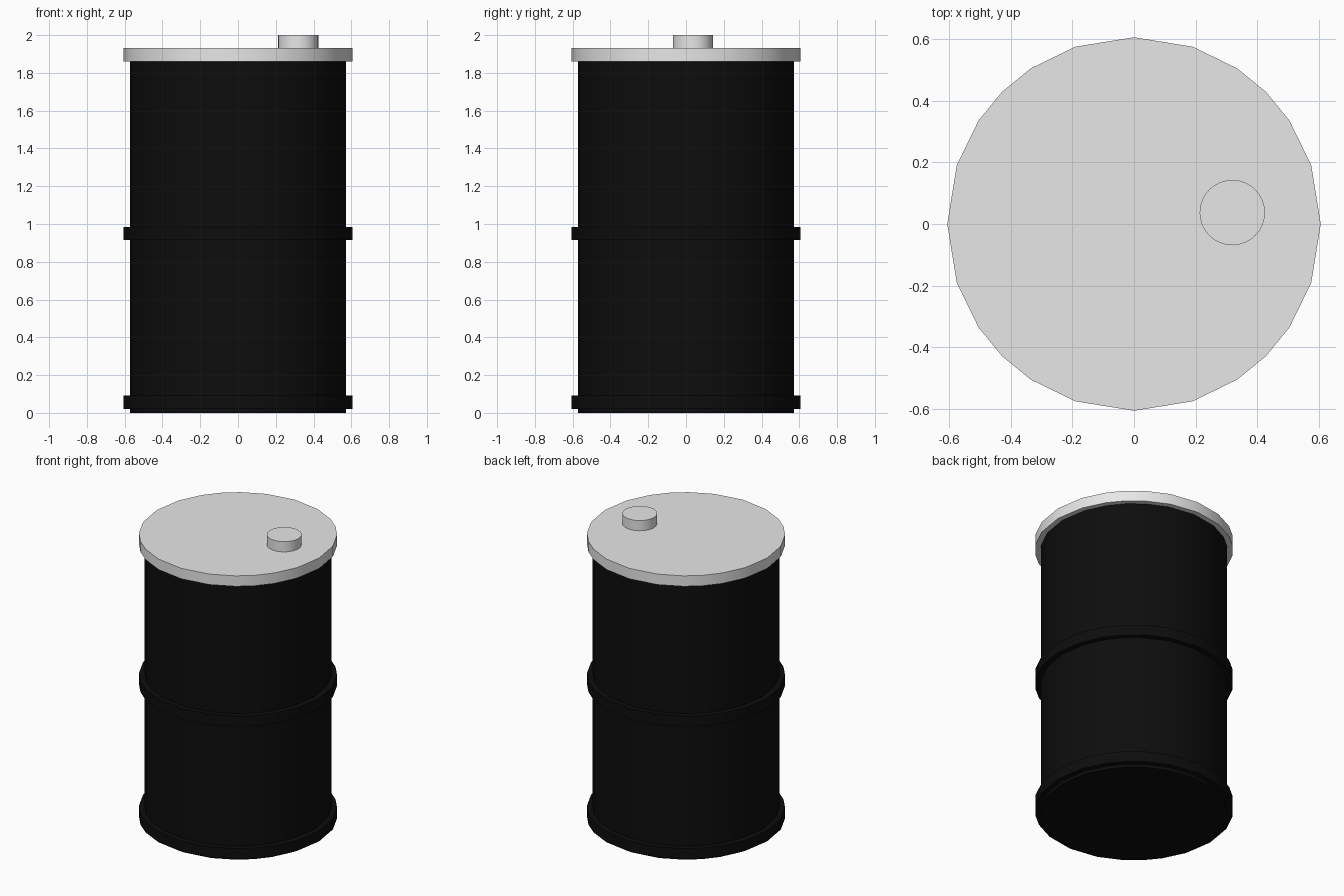
import bpy, bmesh, math

if "Cube" in bpy.data.objects:
    bpy.data.objects.remove(bpy.data.objects["Cube"])

def material(name, value):
    m = bpy.data.materials.new(name)
    m.diffuse_color = (value, value, value, 1)
    m.use_nodes = True
    m.node_tree.nodes["Principled BSDF"].inputs["Base Color"].default_value = m.diffuse_color
    return m

black = material("black_paint", 0.004)
grey = material("light_grey", 0.8)

# Drum outline: 24 sides, unevenly spaced within each quarter
quarter = [0, 18.3, 33.6, 45, 56.4, 71.7]
drum_angles = [math.radians(a + 90 * q) for q in range(4) for a in quarter]
round_angles = [math.tau * i / 32 for i in range(32)]

def lathe(name, profile, angles, mat, centre=(0, 0), closed=False):
    """Sweep (radius, z) points round the angles; open profiles get flat caps."""
    bm = bmesh.new()
    rings = [[bm.verts.new((centre[0] + r * math.cos(a), centre[1] + r * math.sin(a), z))
              for a in angles] for r, z in profile]
    n = len(angles)
    pairs = list(zip(rings, rings[1:]))
    if closed:
        pairs.append((rings[-1], rings[0]))
    else:
        bm.faces.new(rings[0][::-1])
        bm.faces.new(rings[-1])
    for low, high in pairs:
        for i in range(n):
            j = (i + 1) % n
            bm.faces.new((low[i], low[j], high[j], high[i]))
    bmesh.ops.recalc_face_normals(bm, faces=bm.faces)
    mesh = bpy.data.meshes.new(name)
    bm.to_mesh(mesh)
    bm.free()
    mesh.materials.append(mat)
    ob = bpy.data.objects.new(name, mesh)
    bpy.context.collection.objects.link(ob)
    bpy.ops.object.select_all(action='DESELECT')
    ob.select_set(True)
    bpy.context.view_layer.objects.active = ob
    bpy.ops.object.shade_smooth_by_angle(angle=math.radians(30))
    return ob

R_BODY, R_RIM = 0.571, 0.606

# Drum body
lathe("drum_body", [(R_BODY, 0), (R_BODY, 1.88)], drum_angles, black)

# Raised bands at the foot and the middle
for name, z in (("lower_band", 0.02), ("middle_band", 0.914)):
    lathe(name, [(0.56, z), (R_RIM, z), (R_RIM, z + 0.071), (0.56, z + 0.071)],
          drum_angles, black, closed=True)

# Lid and filler cap
lathe("lid", [(R_RIM, 1.86), (R_RIM, 1.931)], drum_angles, grey)
lathe("filler_cap", [(0.106, 1.92), (0.106, 2.0)], round_angles, grey, centre=(0.319, 0.037))
